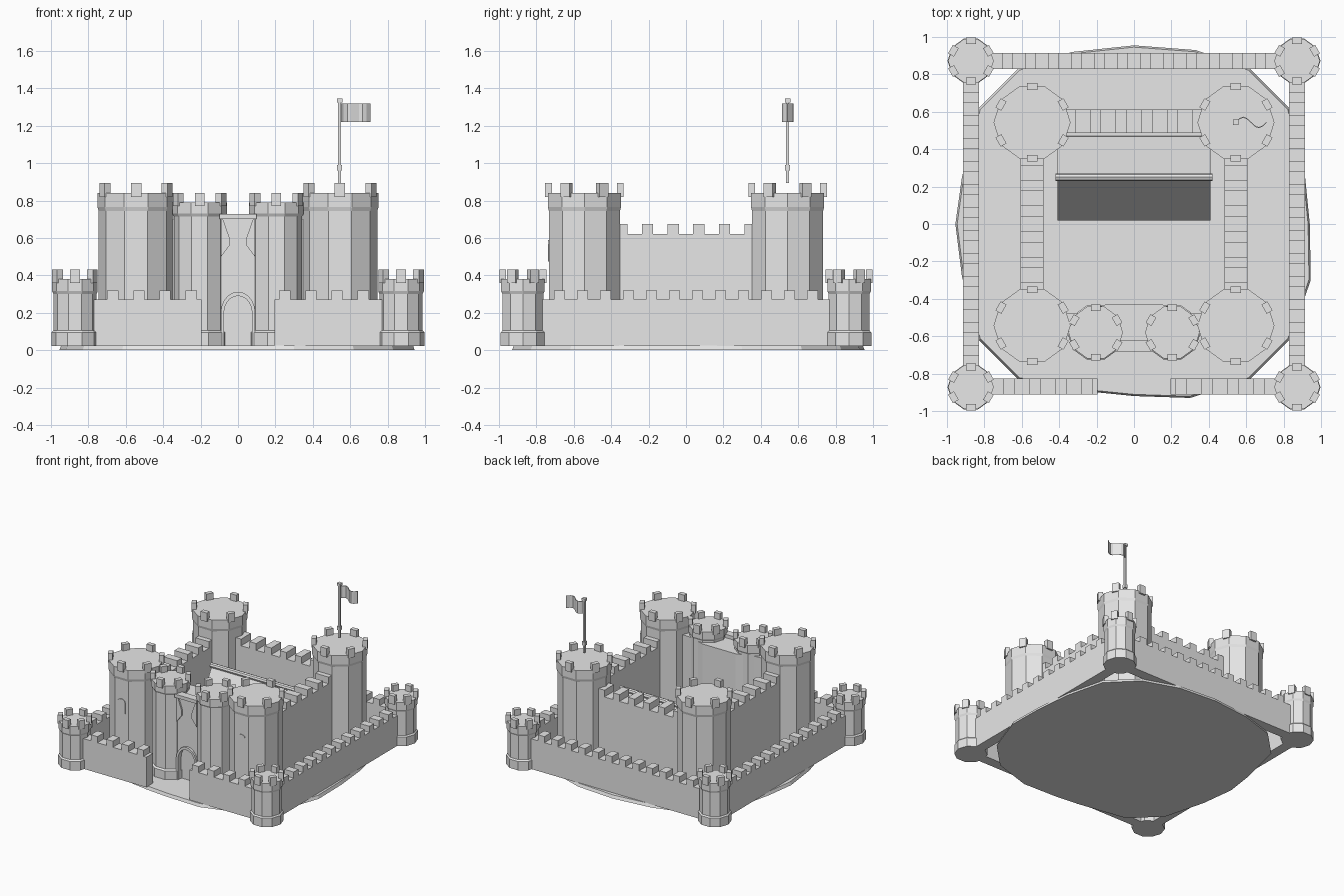
import bpy, bmesh, math
from mathutils import Matrix, Vector

if "Cube" in bpy.data.objects:
    bpy.data.objects.remove(bpy.data.objects["Cube"])

stone = bpy.data.materials.new("pale_stone")
stone.diffuse_color = (0.8, 0.8, 0.8, 1)
stone.use_nodes = True
stone.node_tree.nodes["Principled BSDF"].inputs["Base Color"].default_value = stone.diffuse_color
BASE = 0.022   # height of the courtyard floor


def finish(name, bm):
    bmesh.ops.recalc_face_normals(bm, faces=bm.faces)
    mesh = bpy.data.meshes.new(name)
    bm.to_mesh(mesh)
    bm.free()
    mesh.materials.append(stone)
    ob = bpy.data.objects.new(name, mesh)
    bpy.context.collection.objects.link(ob)
    return ob


def add_box(bm, x0, x1, y0, y1, z0, z1, spin=0):
    c = Vector(((x0 + x1) / 2, (y0 + y1) / 2, (z0 + z1) / 2))
    m = (Matrix.Translation(c) @ Matrix.Rotation(spin, 4, 'Z')
         @ Matrix.Diagonal((x1 - x0, y1 - y0, z1 - z0, 1)))
    bmesh.ops.create_cube(bm, size=1, matrix=m)


def box(name, *dims):
    bm = bmesh.new()
    add_box(bm, *dims)
    return finish(name, bm)


def loft(name, rings):
    """Skin matching rings of points and cap both ends."""
    bm = bmesh.new()
    rows = [[bm.verts.new(p) for p in ring] for ring in rings]
    n = len(rows[0])
    for a, b in zip(rows, rows[1:]):
        for i in range(n):
            bm.faces.new((a[i], a[(i + 1) % n], b[(i + 1) % n], b[i]))
    bm.faces.new(rows[0])
    bm.faces.new(rows[-1])
    return finish(name, bm)


def slab(name, pts, z0, z1):
    return loft(name, [[(x, y, z) for x, y in pts] for z in (z0, z1)])


def front_plate(name, pts, y0, y1):
    return loft(name, [[(x, y, z) for x, z in pts] for y in (y0, y1)])


def tower(name, cx, cy, profile, merlon, start):
    """Ten-sided tower with six merlons around its rim."""
    rings = [[(cx + r * math.cos(k * math.pi / 5), cy + r * math.sin(k * math.pi / 5), z)
              for k in range(10)] for z, r in profile]
    loft(name, rings)
    z, r = profile[-1]
    w, d, h = merlon
    bm = bmesh.new()
    for k in range(6):
        a = start + k * math.pi / 3
        x, y = cx + (r - 0.014) * math.cos(a), cy + (r - 0.014) * math.sin(a)
        add_box(bm, x - d / 2, x + d / 2, y - w / 2, y + w / 2, z - 0.02, z + h, a)
    finish(name + "_merlons", bm)


def wall(name, along, fixed, lo, hi, thick, top, rise, centers, width=0.06):
    """Straight wall along x or y with merlons at the given centres."""
    bm = bmesh.new()

    def piece(a, b, z0, z1):
        s = (fixed - thick / 2, fixed + thick / 2)
        if along == 'x':
            add_box(bm, a, b, *s, z0, z1)
        else:
            add_box(bm, *s, a, b, z0, z1)
    piece(lo, hi, BASE, top)
    for c in centers:
        piece(c - width / 2, c + width / 2, top, top + rise)
    finish(name, bm)


def arch(cx, half, z0, spring, top, n=10):
    """Arch outline from lower right, over the top, to lower left."""
    pts = [(cx + half, z0)]
    for k in range(n + 1):
        a = math.pi * k / n
        pts.append((cx + half * math.cos(a), spring + (top - spring) * math.sin(a)))
    return pts + [(cx - half, z0)]


# ground mound
mound = [(-.62, -.83), (-.2, -.9), (0, -.92), (.3, -.93), (.62, -.83), (.83, -.62),
         (.91, -.4), (.945, -.3), (.94, 0), (.91, .3), (.83, .62), (.62, .83),
         (.33, .93), (0, .955), (-.33, .92), (-.62, .83), (-.83, .62),
         (-.92, .25), (-.955, 0), (-.92, -.28), (-.83, -.62)]
loft("ground", [[(x, y, 0) for x, y in mound],
                [(x * .99, y * .99, BASE + .003) for x, y in mound]])

# outer corner towers and main keep towers
for sx, xn in ((-1, "left"), (1, "right")):
    for sy, yn in ((-1, "front"), (1, "back")):
        tower(f"outer_tower_{yn}_{xn}", sx * .872, sy * .872,
              [(BASE, .125), (.095, .125), (.105, .115), (.3, .115), (.315, .122), (.38, .122)],
              (.052, .036, .05), math.pi / 6)
        tower(f"keep_tower_{yn}_{xn}", sx * .545, sy * .543,
              [(BASE, .2), (.745, .2), (.765, .206), (.84, .206)],
              (.056, .036, .053), math.pi / 6)

# outer curtain walls
ring = [.0615 + .123 * k for k in range(-6, 6)]
wall("outer_wall_back", 'x', .872, -.8, .8, .085, .27, .05, ring)
for s, n in ((-1, "left"), (1, "right")):
    wall(f"outer_wall_{n}", 'y', s * .872, -.8, .8, .085, .27, .05, ring)
    lo, hi = sorted((s * .195, s * .8))
    wall(f"outer_wall_front_{n}", 'x', -.868, lo, hi, .085, .27, .05,
         [s * (.25 + .14 * k) for k in range(4)])

# inner keep walls
inner = [.0685 + .137 * k for k in range(-3, 3)]
wall("keep_wall_back", 'x', .55, -.4, .4, .125, .62, .055, inner)
for s, n in ((-1, "left"), (1, "right")):
    wall(f"keep_wall_{n}", 'y', s * .545, -.4, .4, .122, .62, .055, inner)

# gatehouse block and its two towers
slab("gatehouse", [(-.37, -.48), (-.28, -.475), (-.15, -.43), (.15, -.43), (.28, -.475),
                   (.37, -.48), (.37, -.54), (.1, -.62), (-.1, -.62), (-.37, -.54)], BASE, .7)
for s, n in ((-1, "left"), (1, "right")):
    tower(f"gate_tower_{n}", s * .205, -.58,
          [(BASE, .152), (.095, .152), (.105, .138), (.715, .138), (.73, .146), (.79, .146)],
          (.052, .036, .05), math.pi / 6)

# gate front with an arched opening, frame and ledge
opening = arch(0, .075, BASE, .2, .29)
front_plate("gate_front", [(.1, BASE)] + opening + [(-.1, BASE), (-.1, .7), (.1, .7)], -.655, -.62)
outer = arch(0, .092, BASE, .2, .312)
front_plate("gate_arch", outer + opening[::-1], -.672, -.65)
front_plate("gate_door", arch(0, .08, BASE, .2, .295), -.63, -.615)
box("gate_ledge", -.1, .1, -.682, -.62, .7, .728)
for s, n in ((-1, "left"), (1, "right")):
    front_plate(f"gate_bracket_{n}", [(s * .09, .5), (s * .045, .56), (s * .045, .6),
                                      (s * .08, .7), (s * .09, .7)], -.668, -.65)

# arched windows on the front keep towers
for s, n in ((-1, "left"), (1, "right")):
    y = -.543 - .2 * math.cos(math.pi / 10)
    front_plate(f"window_{n}", arch(s * .545, .034, .475, .565, .59, 6), y - .005, y + .003)

# great hall with a steep roof and a ridge beam
box("hall_walls", -.37, .37, .06, .47, BASE, .16)
gable = [(.02, .12), (.25, .53), (.49, .12)]
loft("hall_roof", [[(x, y, z) for y, z in gable] for x in (-.41, .41)])
loft("roof_ridge", [[(x, .25 + .02 * math.cos(k * math.pi / 4), .525 + .02 * math.sin(k * math.pi / 4))
                     for k in range(8)] for x in (-.42, .42)])

# flagpole with collar, cap and waving flag
P = .543
box("flagpole", P - .008, P + .008, P - .008, P + .008, .895, 1.33)
box("flagpole_collar", P - .014, P + .014, P - .014, P + .014, .96, .99)
box("flagpole_cap", P - .015, P + .015, P - .015, P + .015, 1.325, 1.345)
wave = [(P + .165 * t / 8, P + .028 * math.sin(t / 8 * 2 * math.pi)) for t in range(9)]
slab("flag", [(x, y - .003) for x, y in wave] + [(x, y + .003) for x, y in wave[::-1]], 1.22, 1.32)
